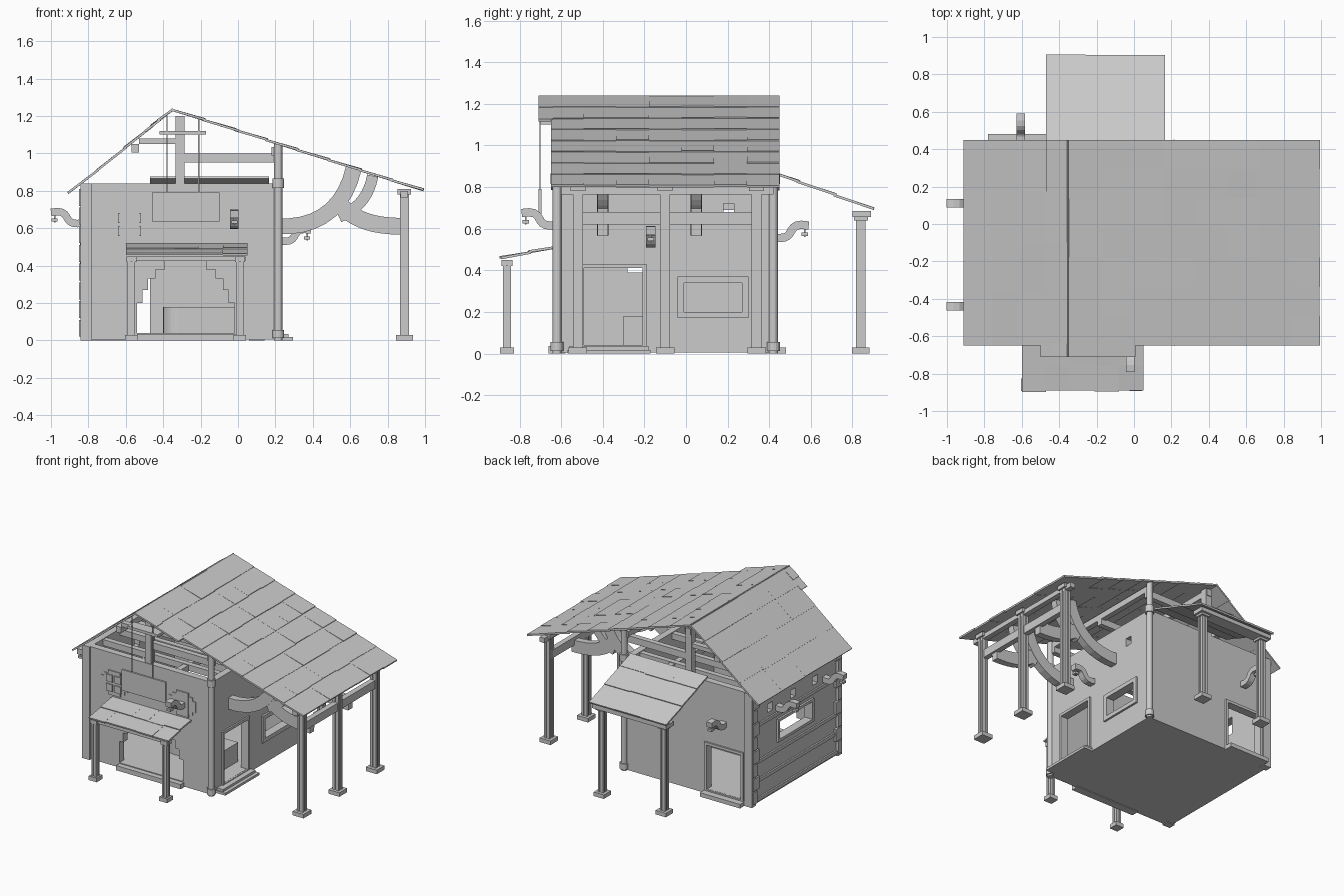
import bpy, bmesh, random
from mathutils import Vector, Matrix
from mathutils.geometry import interpolate_bezier

random.seed(4)
cube = bpy.data.objects.get("Cube")
if cube:
    bpy.data.objects.remove(cube, do_unlink=True)

grey = bpy.data.materials.new("plain light grey")
grey.use_nodes = True
grey.diffuse_color = (0.6, 0.6, 0.6, 1)
grey.node_tree.nodes["Principled BSDF"].inputs["Base Color"].default_value = grey.diffuse_color


def finish(name, bm):
    bmesh.ops.recalc_face_normals(bm, faces=bm.faces)
    mesh = bpy.data.meshes.new(name)
    bm.to_mesh(mesh)
    bm.free()
    mesh.materials.append(grey)
    obj = bpy.data.objects.new(name, mesh)
    bpy.context.collection.objects.link(obj)
    return obj


def add_box(bm, x0, x1, y0, y1, z0, z1):
    size = Matrix.Diagonal((x1 - x0, y1 - y0, z1 - z0, 1))
    centre = Matrix.Translation(((x0 + x1) / 2, (y0 + y1) / 2, (z0 + z1) / 2))
    bmesh.ops.create_cube(bm, size=1, matrix=centre @ size)


def boxes(name, *bounds):
    bm = bmesh.new()
    for b in bounds:
        add_box(bm, *b)
    return finish(name, bm)


def frame(name, axis, plane, depth, a0, a1, z0, z1, t=0.03):
    """Four flat bars around an opening in a wall facing the given axis."""
    rects = [(a0 - t, a0, z0, z1), (a1, a1 + t, z0, z1),
             (a0 - t, a1 + t, z1, z1 + t), (a0 - t, a1 + t, z0 - t, z0)]
    lo, hi = sorted((plane, plane + depth))
    return boxes(name, *[(lo, hi, p, q, r, s) if axis == "x" else (p, q, lo, hi, r, s)
                         for p, q, r, s in rects])


def tiles(name, top, bottom, along, start, stops, columns, thick=0.012):
    """Overlapping slabs in rows from a top edge to a bottom edge."""
    top, bottom, along = Vector(top), Vector(bottom), Vector(along)
    slope = (bottom - top).normalized()
    up = slope.cross(along.normalized())
    up = up if up.z > 0 else -up
    step = along / columns
    bm = bmesh.new()
    for first, last in zip([start] + stops, stops):
        for i in range(columns):
            lift = up * random.uniform(0.002, 0.007)
            slip = slope * random.uniform(-0.004, 0.004)
            a = top.lerp(bottom, first) + step * i - slope * 0.01
            b = top.lerp(bottom, last) + step * i + lift + slip
            low = [bm.verts.new(p) for p in (a, a + step, b + step, b)]
            high = [bm.verts.new(v.co + up * thick) for v in low]
            bm.faces.new(low)
            bm.faces.new(high)
            for k in range(4):
                j = (k + 1) % 4
                bm.faces.new((low[k], low[j], high[j], high[k]))
    return finish(name, bm)


def ribbon(name, origin, out, path, thick, width):
    """Square-section curved beam; path holds four (outward, height) handles."""
    origin, out = Vector(origin), Vector(out)
    side = out.cross(Vector((0, 0, 1))) * width / 2
    pts = interpolate_bezier(*[origin + out * u + Vector((0, 0, h)) for u, h in path], 10)
    bm, rings = bmesh.new(), []
    for i, p in enumerate(pts):
        tangent = (pts[min(i + 1, 9)] - pts[max(i - 1, 0)]).normalized()
        n = tangent.cross(side).normalized() * thick / 2
        rings.append([bm.verts.new(p + v) for v in (n + side, n - side, -n - side, side - n)])
    for r, s in zip(rings, rings[1:]):
        for k in range(4):
            j = (k + 1) % 4
            bm.faces.new((r[k], r[j], s[j], s[k]))
    bm.faces.new(rings[0])
    bm.faces.new(rings[-1])
    return finish(name, bm)


def grooved_post(name, x, y, top, half=0.024, base=0.045):
    """Post with a recessed core, corner strips, foot and cap."""
    def square(cx, cy, h, z0, z1):
        return (cx - h, cx + h, cy - h, cy + h, z0, z1)
    strip = half * 0.36
    edge = half - strip
    corners = [square(x + i * edge, y + j * edge, strip, 0.02, top)
               for i in (-1, 1) for j in (-1, 1)]
    return boxes(name, square(x, y, half * 0.75, 0.02, top), square(x, y, base, 0, 0.03),
                 square(x, y, base * 0.8, top - 0.03, top), *corners)


# Hollow walls with openings
L, R, F, B, TOP = -0.83, 0.22, -0.62, 0.42, 0.84
walls = boxes("walls", (L, R, F, B, 0.005, TOP))
cuts = [(L + 0.05, R - 0.05, F + 0.05, B - 0.05, 0.04, 1)]
arch = [(0.2, 0.26), (0.27, 0.23), (0.33, 0.2), (0.38, 0.16), (0.44, 0.11)]
cuts += [(-0.28 - w, -0.28 + w, F - 0.1, F + 0.1, 0.041, h) for h, w in arch]
cuts += [(R - 0.1, R + 0.1, -0.49, -0.21, 0.041, 0.41),
         (R - 0.1, R + 0.1, -0.01, 0.27, 0.2, 0.34),
         (R - 0.1, R + 0.1, 0.18, 0.23, 0.66, 0.72),
         (-0.75, -0.47, B - 0.1, B + 0.1, 0.041, 0.37),
         (L - 0.1, L + 0.1, -0.28, 0.1, 0.39, 0.52)]
cuts += [(L - 0.1, L + 0.1, y - 0.03, y + 0.03, 0.63, 0.69) for y in (-0.33, -0.07, 0.2)]
cutters = [boxes("cutter", c) for c in cuts]
for c in cutters:
    c.hide_render = True
    mod = walls.modifiers.new("opening", "BOOLEAN")
    mod.operation, mod.solver, mod.object = "DIFFERENCE", "EXACT", c
graph = bpy.context.evaluated_depsgraph_get()
walls.data = bpy.data.meshes.new_from_object(walls.evaluated_get(graph))
walls.modifiers.clear()
for c in cutters:
    bpy.data.objects.remove(c, do_unlink=True)

# Door and window trim, thresholds
frame("right_door_frame", "x", R, 0.012, -0.49, -0.21, 0.04, 0.41, 0.02)
frame("right_window_frame", "x", R, 0.015, -0.01, 0.27, 0.2, 0.34)
frame("left_window_frame", "x", L, -0.015, -0.28, 0.1, 0.39, 0.52, 0.02)
frame("back_door_frame", "y", B, 0.012, -0.75, -0.47, 0.04, 0.37, 0.02)
boxes("front_step", (-0.54, -0.01, F - 0.04, F + 0.02, 0, 0.035))
boxes("back_step", (-0.78, -0.45, B - 0.01, B + 0.06, 0, 0.03))
boxes("right_step", (R, R + 0.05, -0.56, -0.18, 0.005, 0.035), (R, R + 0.075, -0.57, -0.17, 0, 0.018))

# Indoor counter with a rounded end
boxes("counter", (-0.32, 0.1, -0.3, -0.14, 0.03, 0.18))
bm = bmesh.new()
bmesh.ops.create_cone(bm, segments=24, radius1=0.08, radius2=0.08, depth=0.15, cap_ends=True,
                      matrix=Matrix.Translation((-0.32, -0.22, 0.105)))
finish("counter_end", bm)

# Left corners with staggered blocks, and plank rails
for side, y, inward in (("front", F, 1), ("back", B, -1)):
    blocks = [(L - 0.012, L + 0.05, *sorted((y - inward * 0.01, y + inward * 0.04)), 0, TOP)]
    for i in range(8):
        reach = 0.07 if i % 2 else 0.045
        z = 0.02 + i * 0.1
        blocks.append((L - 0.02, L + 0.03, *sorted((y, y + inward * reach)), z, z + 0.09))
    boxes(side + "_corner_blocks", *blocks)
boxes("left_rails", *[(L - 0.012, L, F, B, z, z + 0.025) for z in (0.02, 0.16, 0.3, 0.57, 0.75)])

# Round right corner columns with bulbs
for side, y in (("front", F), ("back", B)):
    bm = bmesh.new()
    for r, z0, z1 in ((0.022, 0, 1.05), (0.031, 0.012, 0.055), (0.031, 0.815, 0.865)):
        bmesh.ops.create_cone(bm, segments=16, radius1=r, radius2=r, depth=z1 - z0, cap_ends=True,
                              matrix=Matrix.Translation((R - 0.005, y, (z0 + z1) / 2)))
    finish(side + "_corner_column", bm)

# Stepped rosettes on the front wall
for name, cx in (("left_rosette", -0.02), ("right_rosette", -0.58)):
    steps = [(0.11, 0.04), (0.085, 0.065), (0.05, 0.09)]
    boxes(name, *[(cx - w, cx + w, F - 0.006 - i * 0.001, F, 0.62 - h, 0.62 + h)
                  for i, (w, h) in enumerate(steps)])
boxes("rosette_panes", *[(x - 0.026, x + 0.026, F - 0.016, F, z - 0.026, z + 0.026)
                         for x in (-0.615, -0.545) for z in (0.585, 0.655)])

# Main roof
RIDGE, DEPTH = (-0.35, 1.225), 1.1
span = (0, DEPTH, 0)
tiles("right_roof", (RIDGE[0], -0.65, RIDGE[1]), (0.99, -0.65, 0.795), span, 0,
      [i / 8 for i in range(1, 9)], 7)
tiles("left_roof", (RIDGE[0], -0.65, RIDGE[1]), (-0.9, -0.65, 0.78), span, 0,
      [0.2, 0.46, 0.73, 1], 4)
for name, x, z in (("right_ridge_hood", 0.0, 1.113), ("left_ridge_hood", -0.49, 1.112)):
    tiles(name, (RIDGE[0], -0.71, RIDGE[1]), (x, -0.71, z), (0, 0.07, 0), 0, [0.5, 1], 1)

# Roof timbers
for side, y in (("front", F + 0.03), ("middle", -0.1), ("back", B - 0.03)):
    boxes(side + "_truss", (-0.335, -0.285, y - 0.025, y + 0.025, TOP - 0.03, 1.2),
          (-0.285, R, y - 0.02, y + 0.02, 0.95, 1.0),
          (-0.53, -0.33, y - 0.02, y + 0.02, 1.05, 1.08))
boxes("ceiling_joists", *[(L + 0.02, R, y - 0.02, y + 0.02, 0.79, 0.835)
                          for y in (-0.45, -0.25, -0.1, 0.1, 0.28)])
boxes("long_beams", *[(x - 0.02, x + 0.02, F, B, z - 0.045, z) for x, z in
                      ((-0.55, 1.05), (0.2, 1.035), (-0.31, 1.19), (-0.1, 0.83))])
boxes("hood_beam", (-0.42, -0.17, -0.7, F, 1.1, 1.12))

# Hanging board
boxes("hanging_board", (-0.46, -0.1, -0.71, -0.695, 0.635, 0.79))
boxes("board_cords", *[(x - 0.003, x + 0.003, -0.705, -0.699, 0.78, z)
                       for x, z in ((-0.38, 1.2), (-0.21, 1.18))])

# Side porch posts, rail and braces
for i, y in enumerate((-0.52, -0.1, 0.34)):
    grooved_post("porch_post_%d" % (i + 1), 0.89, y, 0.81)
boxes("porch_rail", (0.865, 0.905, -0.52, 0.34, 0.62, 0.68))
boxes("porch_top_beam", (0.87, 0.91, -0.6, 0.42, 0.765, 0.8))
for i, y in enumerate((-0.4, 0.05)):
    ribbon("wall_brace_%d" % (i + 1), (R, y, 0), (1, 0, 0),
           [(-0.01, 0.61), (0.2, 0.6), (0.35, 0.7), (0.4, 0.925)], 0.085, 0.055)
    ribbon("roof_brace_%d" % (i + 1), (R, y, 0), (1, 0, 0),
           [(0.32, 0.66), (0.42, 0.7), (0.48, 0.77), (0.5, 0.88)], 0.06, 0.05)
    ribbon("post_brace_%d" % (i + 1), (0.89, y, 0), (-1, 0, 0),
           [(0, 0.61), (0.14, 0.61), (0.24, 0.63), (0.33, 0.71)], 0.09, 0.05)

# Front and back awnings
tiles("front_awning", (-0.6, F, 0.505), (-0.6, -0.89, 0.45), (0.65, 0, 0), 0, [0.5, 1], 5)
tiles("back_awning", (-0.47, B, 0.862), (-0.47, 0.9, 0.685), (0.635, 0, 0), 0, [0.25, 0.62, 1], 3)
boxes("front_awning_beam", (-0.59, 0.04, -0.87, -0.84, 0.425, 0.45))
boxes("back_awning_beam", (-0.46, 0.15, 0.8, 0.89, 0.655, 0.685))
for name, x in (("left", 0.01), ("right", -0.57)):
    grooved_post(name + "_front_awning_post", x, -0.86, 0.45, 0.02, 0.033)
for name, x in (("left", 0.1), ("right", -0.41)):
    grooved_post(name + "_back_awning_post", x, 0.84, 0.67, 0.022, 0.042)

# Curled lamp brackets
lamps = [("front", (-0.02, F, 0.63), (0, -1, 0)), ("back", (-0.605, B, 0.57), (0, 1, 0)),
         ("right", (R, -0.17, 0.545), (1, 0, 0)),
         ("left_front", (L, -0.44, 0.64), (-1, 0, 0)), ("left_back", (L, 0.11, 0.64), (-1, 0, 0))]
for name, start, out in lamps:
    ribbon(name + "_lamp_bracket", start, out,
           [(-0.01, -0.01), (0.13, -0.04), (0.04, 0.07), (0.17, 0.045)], 0.04, 0.045)
    x, y, z = Vector(start) + Vector(out) * 0.15
    boxes(name + "_lamp", (x - 0.004, x + 0.004, y - 0.004, y + 0.004, z - 0.01, z + 0.04),
          (x - 0.016, x + 0.016, y - 0.016, y + 0.016, z - 0.005, z + 0.012))
